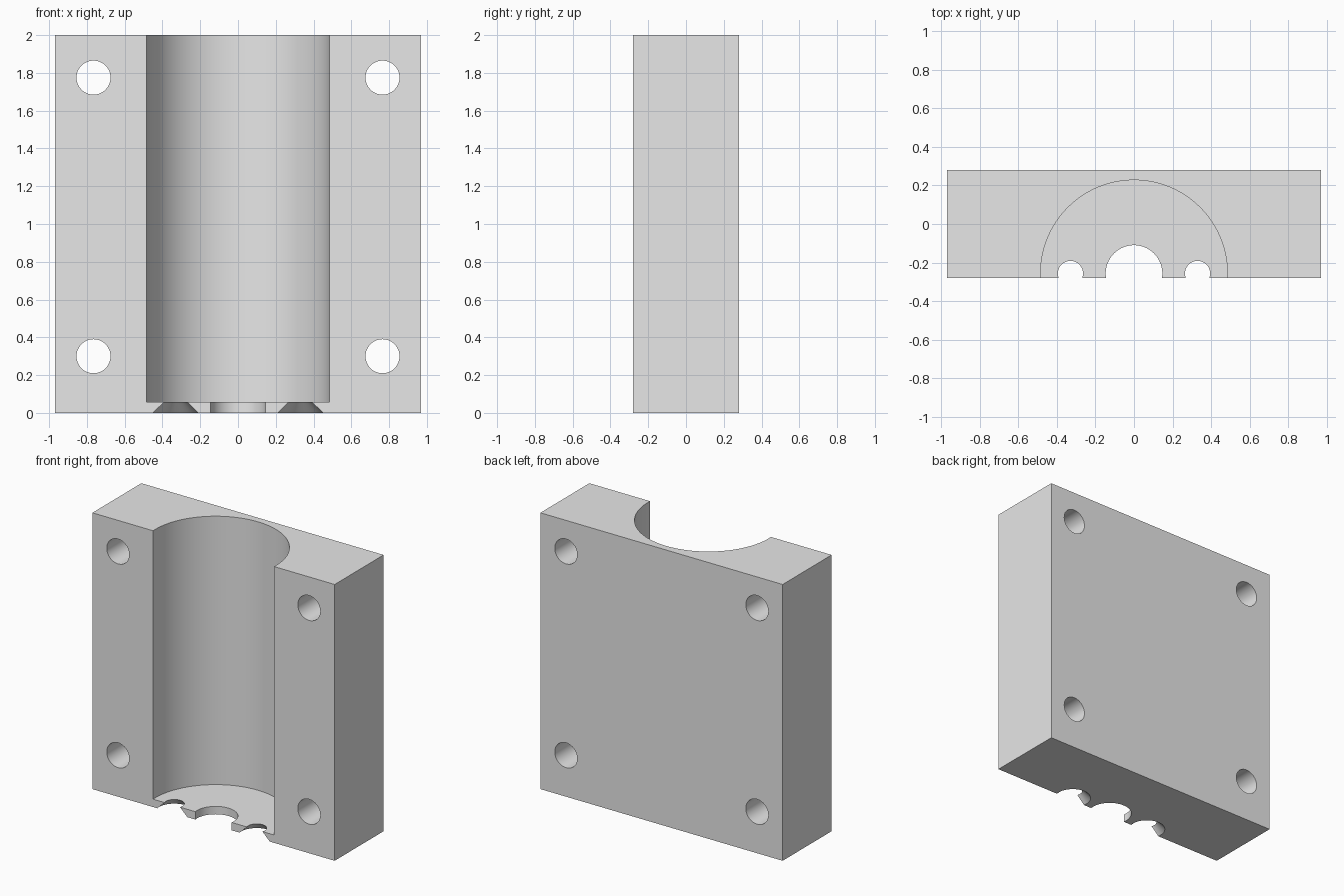
import bpy
from math import radians

cube = bpy.data.objects.get("Cube")
if cube:
    bpy.data.objects.remove(cube, do_unlink=True)

WIDTH, DEPTH, HEIGHT = 1.94, 0.56, 2.0
AXIS_Y = -0.257      # shared axis line of the bore and the floor holes
FLOOR = 0.057        # thickness of the bore floor

grey = bpy.data.materials.new("plain grey")
grey.use_nodes = True
grey.diffuse_color = (0.8, 0.8, 0.8, 1)
grey.node_tree.nodes["Principled BSDF"].inputs["Base Color"].default_value = (0.8, 0.8, 0.8, 1)

# Solid block
bpy.ops.mesh.primitive_cube_add(size=1, location=(0, 0, HEIGHT / 2))
block = bpy.context.object
block.name = "half_mould_block"
block.scale = (WIDTH, DEPTH, HEIGHT)
bpy.ops.object.transform_apply(location=True, rotation=False, scale=True)
block.data.materials.append(grey)


def cut(name, location, r_bottom, r_top, length, tilt=0, sides=96):
    """Subtract a cylinder or cone centred at location from the block."""
    bpy.ops.mesh.primitive_cone_add(vertices=sides, radius1=r_bottom, radius2=r_top,
                                    depth=length, location=location,
                                    rotation=(tilt, 0, 0))
    cutter = bpy.context.object
    cutter.name = name
    cutter.hide_render = True
    cutter.data.materials.append(grey)
    bpy.ops.object.select_all(action='DESELECT')
    block.select_set(True)
    bpy.context.view_layer.objects.active = block
    mod = block.modifiers.new(name, 'BOOLEAN')
    mod.operation = 'DIFFERENCE'
    mod.solver = 'EXACT'
    mod.object = cutter
    bpy.ops.object.modifier_apply(modifier=mod.name)
    bpy.data.objects.remove(cutter, do_unlink=True)


# Large half-round bore, open at the top
cut("bore", (0, AXIS_Y, FLOOR + HEIGHT / 2), 0.485, 0.485, HEIGHT)

# Central hole through the floor
cut("centre_hole", (0, AXIS_Y, 0), 0.147, 0.147, 0.3)

# Conical side holes, widening downward at 45 degrees
for side in (-1, 1):
    cut("conical_hole", (side * 0.33, AXIS_Y, FLOOR / 2), 0.144, 0.044, 0.1, sides=64)

# Four bolt holes from front to back
for side in (-1, 1):
    for z in (0.30, 1.775):
        cut("bolt_hole", (side * 0.765, 0, z), 0.09, 0.09, 1, tilt=radians(90), sides=64)

bpy.ops.object.shade_smooth_by_angle(angle=radians(30))
